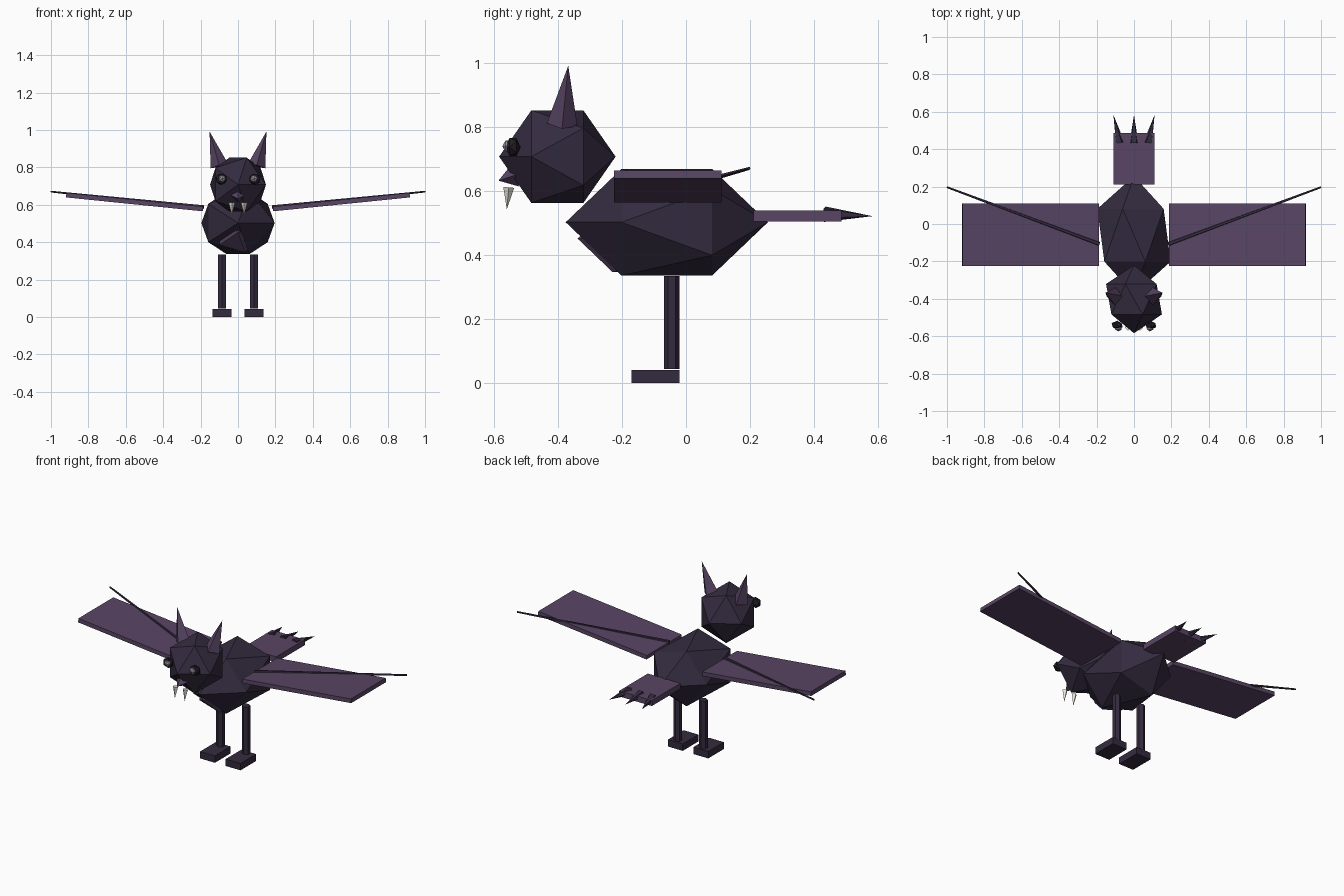
import bpy, bmesh, math
from mathutils import Vector, Matrix

if "Cube" in bpy.data.objects:
    bpy.data.objects.remove(bpy.data.objects["Cube"])


def material(name, rgb):
    m = bpy.data.materials.new(name)
    m.diffuse_color = (*rgb, 1)
    m.use_nodes = True
    m.node_tree.nodes["Principled BSDF"].inputs["Base Color"].default_value = m.diffuse_color
    return m


DARK = material("dark plum", (0.034, 0.024, 0.050))
PURPLE = material("dusty purple", (0.098, 0.059, 0.127))
BLACK = material("near black", (0.014, 0.011, 0.018))
IVORY = material("ivory", (0.80, 0.78, 0.72))
GREY = material("eye grey", (0.30, 0.29, 0.33))


def finish(name, bm, mat):
    bmesh.ops.recalc_face_normals(bm, faces=bm.faces)
    me = bpy.data.meshes.new(name)
    bm.to_mesh(me)
    bm.free()
    me.materials.append(mat)
    ob = bpy.data.objects.new(name, me)
    bpy.context.collection.objects.link(ob)
    return ob


def ico(name, center, radii, mat):
    """Scaled icosahedron with its poles along y."""
    bm = bmesh.new()
    bmesh.ops.create_icosphere(bm, subdivisions=1, radius=1)
    bm.transform(Matrix.Translation(center) @ Matrix.Diagonal((*radii, 1))
                 @ Matrix.Rotation(math.pi / 2, 4, 'X'))
    return finish(name, bm, mat)


def box(name, center, size, mat, tilt=0):
    bm = bmesh.new()
    bmesh.ops.create_cube(bm, size=1)
    bm.transform(Matrix.Translation(center) @ Matrix.Rotation(tilt, 4, 'Y')
                 @ Matrix.Diagonal((*size, 1)))
    return finish(name, bm, mat)


def spike(name, start, end, r1, r2, sides, mat):
    """Cone or tapered rod running from start to end."""
    a, b = Vector(start), Vector(end)
    bm = bmesh.new()
    bmesh.ops.create_cone(bm, cap_ends=True, segments=sides, radius1=r1,
                          radius2=r2, depth=(b - a).length)
    bmesh.ops.remove_doubles(bm, verts=bm.verts, dist=1e-5)
    turn = Vector((0, 0, 1)).rotation_difference(b - a).to_matrix().to_4x4()
    bm.transform(Matrix.Translation((a + b) / 2) @ turn)
    return finish(name, bm, mat)


# Body, belly patch, head and snout
ico("body", (0, -0.06, 0.503), (0.219, 0.316, 0.196), DARK)
ico("belly", (0, -0.141, 0.452), (0.135, 0.198, 0.123), PURPLE)
ico("head", (0, -0.402, 0.708), (0.167, 0.182, 0.170), DARK)
spike("snout", (0, -0.533, 0.650), (0, -0.586, 0.633), 0.037, 0, 4, PURPLE)

# Paired parts
for s, side in ((-1, "left"), (1, "right")):
    ico("eye_" + side, (s * 0.09, -0.541, 0.738), (0.033, 0.024, 0.033), BLACK)
    ico("eye_glint_" + side, (s * 0.085, -0.557, 0.740), (0.021, 0.017, 0.021), GREY)
    spike("ear_" + side, (s * 0.100, -0.387, 0.808), (s * 0.152, -0.368, 0.992),
          0.048, 0, 4, PURPLE)
    spike("fang_" + side, (s * 0.033, -0.554, 0.612), (s * 0.033, -0.560, 0.543),
          0.017, 0, 4, IVORY)
    # Wing slab with a tapered bone running across it
    box("wing_" + side, (s * 0.553, -0.057, 0.615), (0.735, 0.335, 0.025),
        PURPLE, -s * math.radians(5.8))
    spike("wing_bone_" + side, (s * 0.185, -0.107, 0.588), (s * 1.0, 0.197, 0.671),
          0.012, 0.005, 5, DARK)
    # Leg and foot
    spike("leg_" + side, (s * 0.086, -0.045, 0.045), (s * 0.086, -0.045, 0.335),
          0.024, 0.024, 6, DARK)
    box("foot_" + side, (s * 0.086, -0.095, 0.021), (0.1, 0.15, 0.042), DARK)

# Tail slab and its three spikes
box("tail", (0, 0.348, 0.522), (0.22, 0.275, 0.034), PURPLE)
for i in (-1, 0, 1):
    spike("tail_spike_%d" % (i + 2), (i * 0.075, 0.433, 0.529),
          (i * 0.11, 0.583, 0.522), 0.025, 0, 5, DARK)
